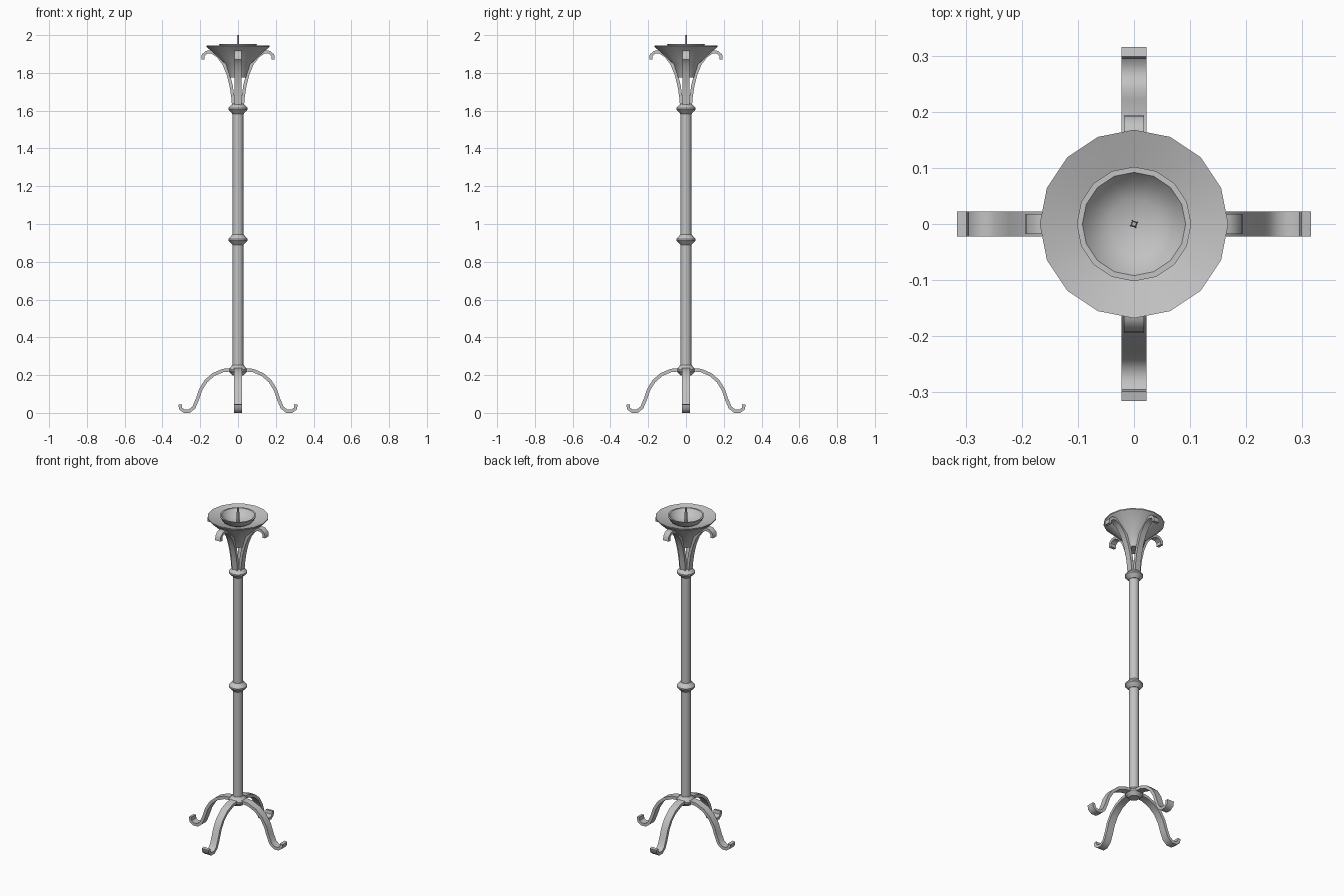
import bpy, bmesh, math
from mathutils import Vector, Matrix

cube = bpy.data.objects.get("Cube")
if cube:
    bpy.data.objects.remove(cube, do_unlink=True)

iron = bpy.data.materials.new("grey iron")
iron.use_nodes = True
COLOUR = (0.54, 0.54, 0.54, 1)
iron.diffuse_color = COLOUR
iron.node_tree.nodes["Principled BSDF"].inputs["Base Color"].default_value = COLOUR


def finish(name, bm, angle=35):
    bmesh.ops.recalc_face_normals(bm, faces=bm.faces)
    mesh = bpy.data.meshes.new(name)
    bm.to_mesh(mesh)
    bm.free()
    mesh.materials.append(iron)
    ob = bpy.data.objects.new(name, mesh)
    bpy.context.collection.objects.link(ob)
    bpy.ops.object.select_all(action="DESELECT")
    ob.select_set(True)
    bpy.context.view_layer.objects.active = ob
    bpy.ops.object.shade_smooth_by_angle(angle=math.radians(angle))


def lathe(name, profile, sides, turn=0.0):
    """Revolve (radius, height) points that begin and end on the axis."""
    bm = bmesh.new()
    verts = [bm.verts.new((r, 0, z)) for r, z in profile]
    edges = [bm.edges.new(pair) for pair in zip(verts, verts[1:])]
    bmesh.ops.spin(bm, geom=verts + edges, cent=(0, 0, 0), axis=(0, 0, 1),
                   angle=math.tau, steps=sides, use_duplicate=False)
    bmesh.ops.remove_doubles(bm, verts=bm.verts, dist=0.0004)
    bmesh.ops.rotate(bm, verts=bm.verts, matrix=Matrix.Rotation(turn, 3, "Z"))
    finish(name, bm)


def bent_bars(name, path, width, thick):
    """Sweep a flat bar along an (outward, up) path, once per side."""
    pts = [Vector((x, 0, z)) for x, z in path]
    for i, side in enumerate(("left", "back", "right", "front")):
        bm = bmesh.new()
        rings = []
        for k, p in enumerate(pts):
            d = (pts[min(k + 1, len(pts) - 1)] - pts[max(k - 1, 0)]).normalized()
            n = Vector((-d.z, 0, d.x)) * thick / 2
            w = Vector((0, width / 2, 0))
            rings.append([bm.verts.new(p + o) for o in (n + w, n - w, -n - w, w - n)])
        for a, b in zip(rings, rings[1:]):
            for j in range(4):
                bm.faces.new((a[j], a[j - 1], b[j - 1], b[j]))
        bm.faces.new(rings[0])
        bm.faces.new(rings[-1])
        bmesh.ops.rotate(bm, verts=bm.verts, matrix=Matrix.Rotation(i * math.pi / 2, 3, "Z"))
        finish(f"{side}_{name}", bm, 45)


# Pole and its three ridged collars
lathe("pole", [(0, 0.21), (0.028, 0.21), (0.028, 1.62), (0, 1.62)], 16)
for name, z in (("lower_collar", 0.226), ("middle_collar", 0.917), ("upper_collar", 1.61)):
    lathe(name, [(0, z - 0.027), (0.03, z - 0.027), (0.051, z - 0.004),
                 (0.051, z + 0.004), (0.03, z + 0.027), (0, z + 0.027)], 16)

# Curled feet
bent_bars("leg", [(0.02, 0.23), (0.08, 0.224), (0.13, 0.203), (0.17, 0.168),
                  (0.198, 0.122), (0.215, 0.072), (0.234, 0.028), (0.258, 0.009),
                  (0.285, 0.009), (0.303, 0.022), (0.307, 0.045)], 0.044, 0.018)

# Curled brackets holding the dish
bent_bars("bracket", [(0.022, 1.61), (0.027, 1.67), (0.036, 1.73), (0.051, 1.79),
                      (0.073, 1.845), (0.105, 1.888), (0.14, 1.911), (0.167, 1.909),
                      (0.184, 1.893), (0.185, 1.87)], 0.036, 0.017)

# Flared drip dish with its socket
lathe("drip_dish", [(0, 1.775), (0.045, 1.775), (0.067, 1.845), (0.168, 1.94),
                    (0.168, 1.946), (0.1, 1.923), (0.05, 1.908), (0, 1.902)], 16)

# Candle cup and spike
lathe("candle_cup", [(0, 1.896), (0.05, 1.902), (0.085, 1.923), (0.102, 1.954), (0.092, 1.954),
                     (0.074, 1.93), (0.045, 1.914), (0, 1.908)], 16)
lathe("candle_spike", [(0, 1.9), (0.008, 1.9), (0.007, 1.97), (0.005, 2.0), (0, 2.0)], 4, 0.5)
